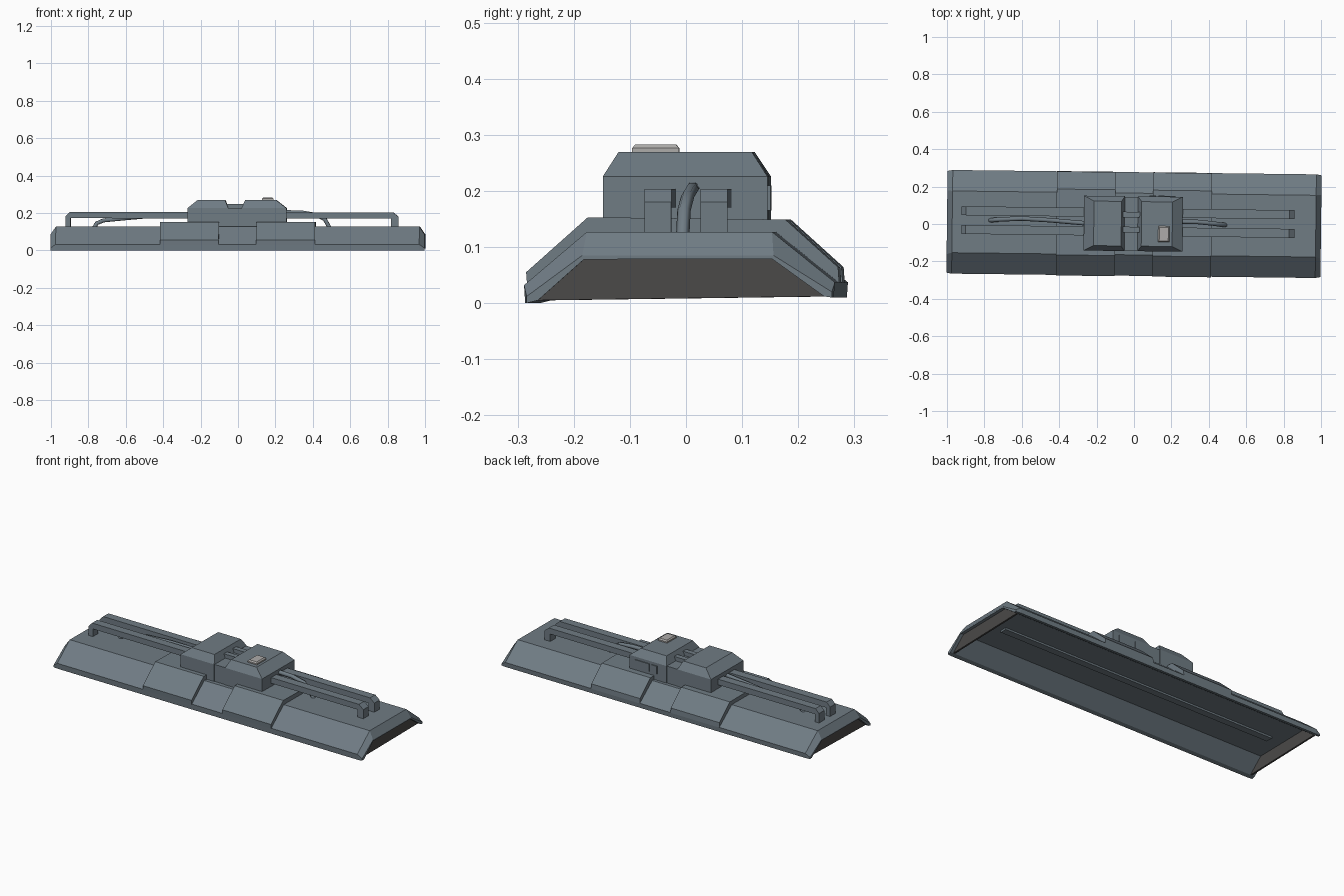
import bpy, bmesh
from mathutils import Matrix

if "Cube" in bpy.data.objects:
    bpy.data.objects.remove(bpy.data.objects["Cube"])

YAW = Matrix.Rotation(-0.012, 4, 'Z')   # whole model sits slightly turned


def material(name, rgb):
    m = bpy.data.materials.new(name)
    m.diffuse_color = (*rgb, 1)
    m.use_nodes = True
    m.node_tree.nodes["Principled BSDF"].inputs["Base Color"].default_value = m.diffuse_color
    return m


SLATE = material("slate", (0.16, 0.20, 0.23))
DARK = material("dark_grey", (0.07, 0.067, 0.065))
LIGHT = material("light_grey", (0.42, 0.41, 0.40))


def loft(name, rings, mat=SLATE):
    """Skin a list of equal-length closed rings and cap both ends."""
    bm = bmesh.new()
    vs = [[bm.verts.new(p) for p in r] for r in rings]
    n = len(rings[0])
    for a, b in zip(vs, vs[1:]):
        for i in range(n):
            j = (i + 1) % n
            bm.faces.new((a[i], a[j], b[j], b[i]))
    bm.faces.new(vs[0])
    bm.faces.new(vs[-1])
    bmesh.ops.recalc_face_normals(bm, faces=bm.faces)
    bm.transform(YAW)
    me = bpy.data.meshes.new(name)
    bm.to_mesh(me)
    bm.free()
    me.materials.append(mat)
    ob = bpy.data.objects.new(name, me)
    bpy.context.collection.objects.link(ob)
    return ob


def along_x(name, profile, x0, x1, mat=SLATE):
    return loft(name, [[(x, y, z) for y, z in profile] for x in (x0, x1)], mat)


def along_y(name, profile, y0, y1, mat=SLATE):
    return loft(name, [[(x, y, z) for x, z in profile] for y in (y0, y1)], mat)


def rect(x0, x1, y0, y1, z):
    return [(x0, y0, z), (x1, y0, z), (x1, y1, z), (x0, y1, z)]


def box(name, x0, x1, y0, y1, z0, z1, mat=SLATE):
    return loft(name, [rect(x0, x1, y0, y1, z0), rect(x0, x1, y0, y1, z1)], mat)


# trough-shaped housing with slanted end lips
outer = [(-0.275, 0.0), (-0.277, 0.032), (-0.165, 0.127),
         (0.165, 0.127), (0.277, 0.037), (0.275, 0.01)]
inner = [(0.258, 0.012), (0.165, 0.079), (-0.17, 0.078), (-0.252, 0.005)]
lip = [(-0.272, 0.0), (-0.272, 0.012), (-0.173, 0.085),
       (0.168, 0.085), (0.272, 0.02), (0.272, 0.01)]
rings = [[(x, y, z) for y, z in prof + inner]
         for x, prof in ((-1, lip), (-0.972, outer), (0.972, outer), (1, lip))]
loft("housing", rings)

# end panels closing the trough
for side, s in (("left", -1), ("right", 1)):
    along_x("end_panel_" + side, inner, s * 0.972, s * 0.982, DARK)

# long strip on the underside
box("underside_strip", -0.89, 0.86, -0.02, 0.02, 0.068, 0.08)

# saddles wrapped over the housing
saddle = [(-0.278, 0.03), (-0.28, 0.055), (-0.17, 0.153),
          (0.182, 0.149), (0.276, 0.064), (0.278, 0.036),
          (0.165, 0.12), (-0.165, 0.12)]
for side, x0, x1 in (("left", -0.415, -0.10), ("right", 0.10, 0.415)):
    along_x("saddle_" + side, saddle, x0, x1)

# central mounting box: two chamfered halves joined by a lower bridge
for side, x0, x1, t0, t1 in (("left", -0.268, -0.05, -0.215, -0.068),
                             ("right", 0.02, 0.26, 0.04, 0.205)):
    loft("mount_box_" + side, [
        rect(x0, x1, -0.145, 0.148, 0.12),
        rect(x0, x1, -0.145, 0.148, 0.226),
        rect(t0, t1, -0.118, 0.12, 0.269)])
box("mount_bridge", -0.06, 0.03, -0.142, 0.145, 0.12, 0.225)
for i, y in enumerate((-0.03, 0.05)):
    box(f"bridge_bar_{i}", -0.06, 0.04, y - 0.015, y + 0.015, 0.22, 0.248)

# light plate on top and small panels on the back
loft("top_plate", [rect(0.13, 0.19, -0.094, -0.01, 0.265),
                   rect(0.13, 0.19, -0.094, -0.01, 0.276),
                   rect(0.136, 0.184, -0.088, -0.016, 0.283)], LIGHT)
box("back_panel_wide", 0.13, 0.22, 0.145, 0.153, 0.165, 0.21)
box("back_panel_small", 0.08, 0.115, 0.145, 0.153, 0.165, 0.21)

# twin rails with feet at both ends
rail = [(-0.922, 0.12), (-0.922, 0.182), (-0.90, 0.205), (0.83, 0.203),
        (0.858, 0.18), (0.858, 0.12), (0.82, 0.12), (0.82, 0.17),
        (-0.895, 0.172), (-0.895, 0.12)]
for side, y in (("front", -0.04), ("back", 0.06)):
    along_y("rail_" + side, rail, y - 0.024, y + 0.024)


# cables from the mounting box down to the housing
def cable(name, pts):
    cu = bpy.data.curves.new(name, 'CURVE')
    cu.dimensions = '3D'
    cu.bevel_depth = 0.012
    cu.bevel_resolution = 1
    cu.use_fill_caps = True
    sp = cu.splines.new('POLY')
    sp.points.add(len(pts) - 1)
    for p, co in zip(sp.points, pts):
        p.co = (*co, 1)
    cu.materials.append(SLATE)
    ob = bpy.data.objects.new(name, cu)
    ob.matrix_world = YAW
    bpy.context.collection.objects.link(ob)


cable("cable_left", [(-0.77, 0.01, 0.12), (-0.755, 0.012, 0.145), (-0.72, 0.016, 0.16),
                     (-0.6, 0.022, 0.172), (-0.45, 0.015, 0.185), (-0.25, 0.0, 0.195)])
cable("cable_right", [(0.24, 0.015, 0.205), (0.34, 0.015, 0.203), (0.42, 0.008, 0.19),
                      (0.465, 0.002, 0.165), (0.49, 0.0, 0.12)])
